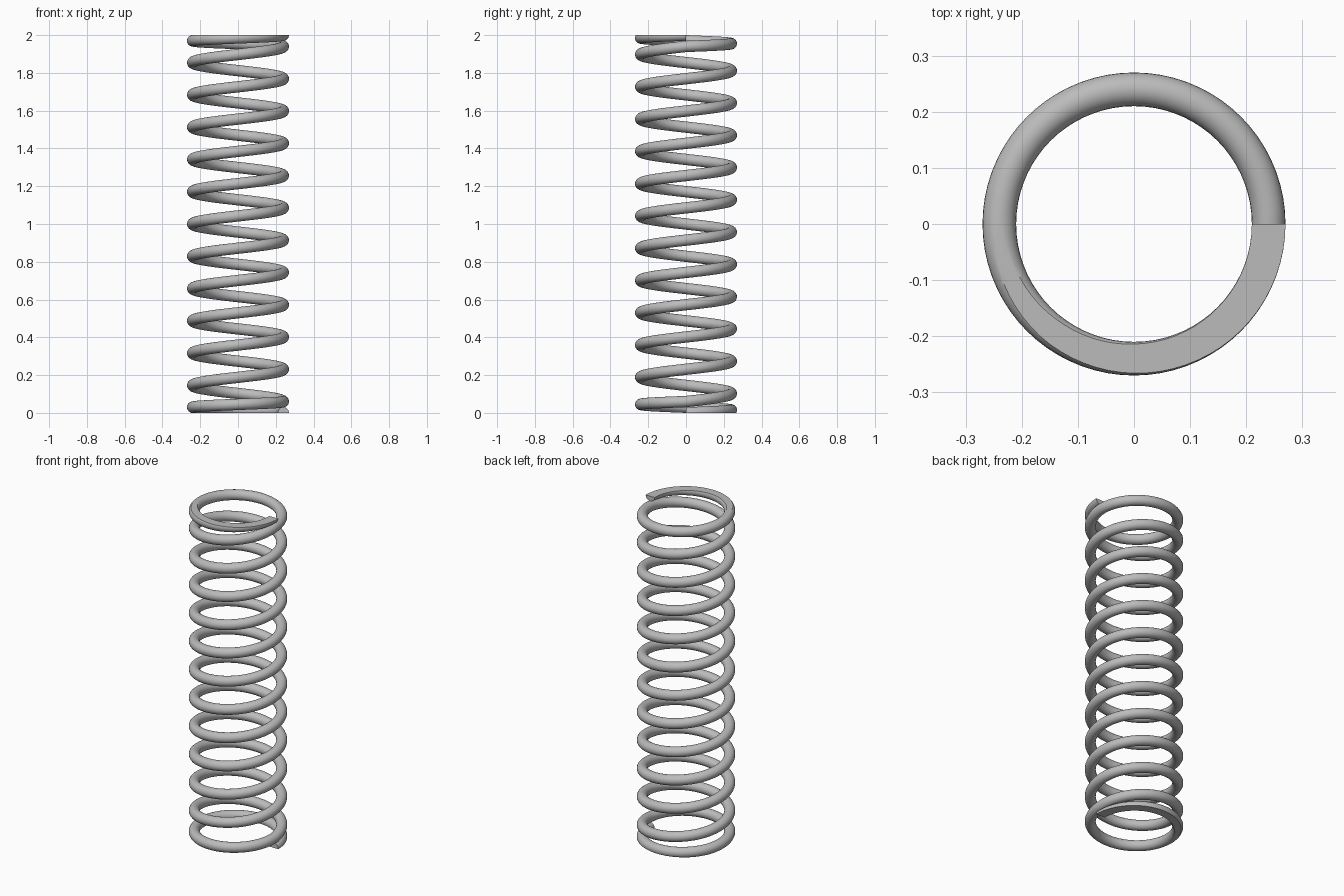
import bpy, bmesh, math
from mathutils import Vector

if "Cube" in bpy.data.objects:
    bpy.data.objects.remove(bpy.data.objects["Cube"])

HEIGHT, COIL_R, WIRE_R = 2.0, 0.24, 0.03
TURNS, STEPS, SIDES = 13, 72, 24
CLOSED = 2 * WIRE_R                                  # rise of each closed end turn
PITCH = (HEIGHT - 2 * CLOSED) / (TURNS - 2)          # rise of each open turn


def centre_height(t):
    """Wire centre height after t turns: closed, open, closed."""
    return (CLOSED * min(t, 1)
            + PITCH * min(max(t - 1, 0), TURNS - 2)
            + CLOSED * max(t - (TURNS - 1), 0))


# Steel
steel = bpy.data.materials.new("steel_grey")
steel.use_nodes = True
colour = (0.5, 0.5, 0.5, 1)
steel.diffuse_color = colour
steel.node_tree.nodes["Principled BSDF"].inputs["Base Color"].default_value = colour

# Coiled wire: a round section swept up the helix
bm = bmesh.new()
rings = []
for i in range(TURNS * STEPS + 1):
    t = i / STEPS
    a = math.tau * t
    ring = []
    for k in range(SIDES):
        b = math.tau * k / SIDES
        r = COIL_R + WIRE_R * math.cos(b)
        z = centre_height(t) + WIRE_R * math.sin(b)
        ring.append(bm.verts.new((r * math.cos(a), r * math.sin(a), z)))
    rings.append(ring)
for low, high in zip(rings, rings[1:]):
    for k in range(SIDES):
        n = (k + 1) % SIDES
        bm.faces.new((low[k], low[n], high[n], high[k]))
bm.faces.new(rings[0])
bm.faces.new(rings[-1])
bmesh.ops.recalc_face_normals(bm, faces=bm.faces)

# Ground flat ends
for z, side in ((0, -1), (HEIGHT, 1)):
    normal = Vector((0, 0, side))
    bmesh.ops.bisect_plane(bm, geom=bm.verts[:] + bm.edges[:] + bm.faces[:], dist=1e-6,
                           plane_co=(0, 0, z), plane_no=normal, clear_outer=True)
    rim = [e for e in bm.edges if e.is_boundary]
    bmesh.ops.triangle_fill(bm, edges=rim, normal=normal, use_beauty=True)
bmesh.ops.recalc_face_normals(bm, faces=bm.faces)

mesh = bpy.data.meshes.new("coil_spring")
bm.to_mesh(mesh)
bm.free()
mesh.materials.append(steel)
spring = bpy.data.objects.new("coil_spring", mesh)
bpy.context.collection.objects.link(spring)

bpy.ops.object.select_all(action="DESELECT")
spring.select_set(True)
bpy.context.view_layer.objects.active = spring
bpy.ops.object.shade_smooth_by_angle(angle=math.radians(30))
